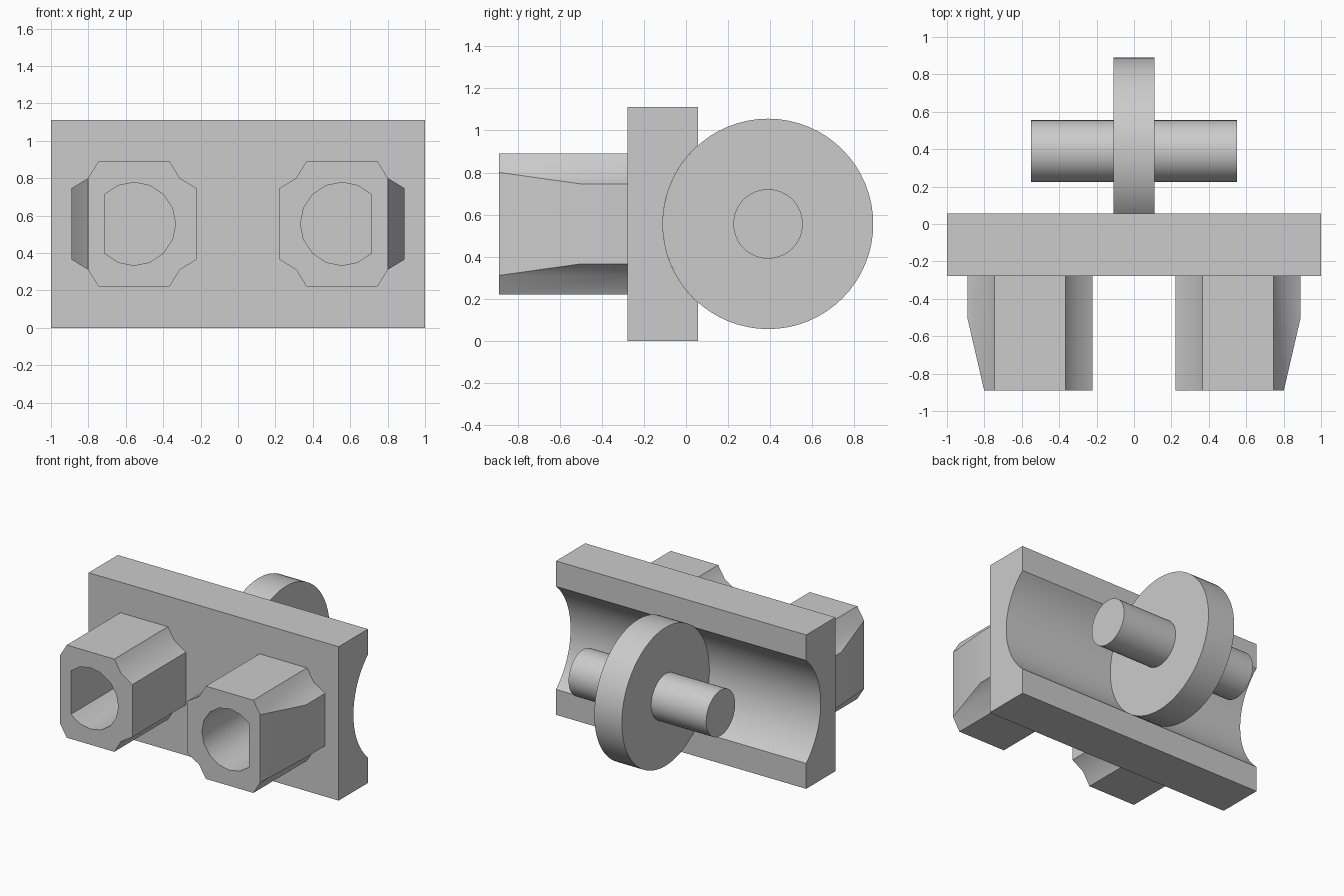
import bpy, bmesh
from math import sin, cos, pi, acos, radians
from mathutils import Vector

cube = bpy.data.objects.get("Cube")
if cube:
    bpy.data.objects.remove(cube, do_unlink=True)

grey = bpy.data.materials.new("light grey")
grey.use_nodes = True
grey.diffuse_color = (0.6, 0.6, 0.6, 1)
grey.node_tree.nodes["Principled BSDF"].inputs["Base Color"].default_value = (0.6, 0.6, 0.6, 1)

FRONT, PLATE_FRONT, PLATE_BACK = -0.89, -0.278, 0.056
HEIGHT = 1.112
MID = HEIGHT / 2
WHEEL_Y, WHEEL_R = 0.39, 0.5


def prism(name, points, start, end):
    """Extrude a closed outline of 3D points from offset start to offset end."""
    bm = bmesh.new()
    face = bm.faces.new([bm.verts.new(Vector(p) + start) for p in points])
    made = bmesh.ops.extrude_face_region(bm, geom=[face], use_keep_orig=True)
    moved = [g for g in made["geom"] if isinstance(g, bmesh.types.BMVert)]
    bmesh.ops.translate(bm, verts=moved, vec=end - start)
    bmesh.ops.recalc_face_normals(bm, faces=bm.faces)
    mesh = bpy.data.meshes.new(name)
    bm.to_mesh(mesh)
    bm.free()
    mesh.materials.append(grey)
    obj = bpy.data.objects.new(name, mesh)
    bpy.context.collection.objects.link(obj)
    return obj


def smooth(obj):
    bpy.ops.object.select_all(action="DESELECT")
    obj.select_set(True)
    bpy.context.view_layer.objects.active = obj
    bpy.ops.object.shade_smooth_by_angle(angle=radians(30))


def arc_x(radius, start, end, count):
    """Points around the wheel axis, in the yz plane."""
    angles = [start + (end - start) * i / count for i in range(count + 1)]
    return [(0, WHEEL_Y + radius * cos(a), MID + radius * sin(a)) for a in angles]


def along_x(name, points, half):
    obj = prism(name, points, Vector((-half, 0, 0)), Vector((half, 0, 0)))
    smooth(obj)
    return obj


# Plate with a round channel along its back
spread = acos((WHEEL_Y - PLATE_BACK) / WHEEL_R)
channel = arc_x(WHEEL_R, pi - spread, pi + spread, 24)
along_x("plate", [(0, PLATE_BACK, 0), (0, PLATE_FRONT, 0), (0, PLATE_FRONT, HEIGHT),
                  (0, PLATE_BACK, HEIGHT)] + channel, 1)

# Wheel and axle
along_x("wheel", arc_x(WHEEL_R, 0, 2 * pi, 64)[:-1], 0.11)
along_x("axle", arc_x(0.165, 0, 2 * pi, 48)[:-1], 0.55)

# Hollow pegs: notched square outline, tapered on the outer side
corner = [(0.335, 0.19), (0.245, 0.245), (0.19, 0.335)]
outline = (corner + [(-x, z) for x, z in reversed(corner)]
           + [(-x, -z) for x, z in corner] + [(x, -z) for x, z in reversed(corner)])

for name, side in (("left_peg", 1), ("right_peg", -1)):
    centre = side * 0.556
    front, back = Vector((centre, FRONT, MID)), Vector((centre, PLATE_FRONT, MID))
    peg = prism(name, [(x, 0, z) for x, z in outline], front, back)

    # Slice off the outer taper
    bm = bmesh.new()
    bm.from_mesh(peg.data)
    cut = bmesh.ops.bisect_plane(
        bm, geom=bm.verts[:] + bm.edges[:] + bm.faces[:], dist=1e-5,
        plane_co=(centre + side * 0.335, -0.5, MID),
        plane_no=(side * 0.39, -0.09, 0), clear_outer=True)
    rim = [g for g in cut["geom_cut"] if isinstance(g, bmesh.types.BMEdge)]
    bmesh.ops.holes_fill(bm, edges=rim, sides=0)
    bmesh.ops.recalc_face_normals(bm, faces=bm.faces)
    bm.to_mesh(peg.data)
    bm.free()

    # Sixteen-sided bore, flat on the outer side
    ring = [i * pi / 8 for i in range(2, 15)]
    bore = prism("bore_cutter", [(-side * -0.222 * cos(a), 0, 0.222 * sin(a)) for a in ring],
                 front - Vector((0, 0.1, 0)), back + Vector((0, 0.1, 0)))
    bore.hide_render = True
    mod = peg.modifiers.new("bore", "BOOLEAN")
    mod.operation, mod.object, mod.solver = "DIFFERENCE", bore, "EXACT"
    graph = bpy.context.evaluated_depsgraph_get()
    graph.update()
    hollow = bpy.data.meshes.new_from_object(peg.evaluated_get(graph))
    peg.modifiers.clear()
    peg.data = hollow
    bpy.data.objects.remove(bore, do_unlink=True)
    smooth(peg)
